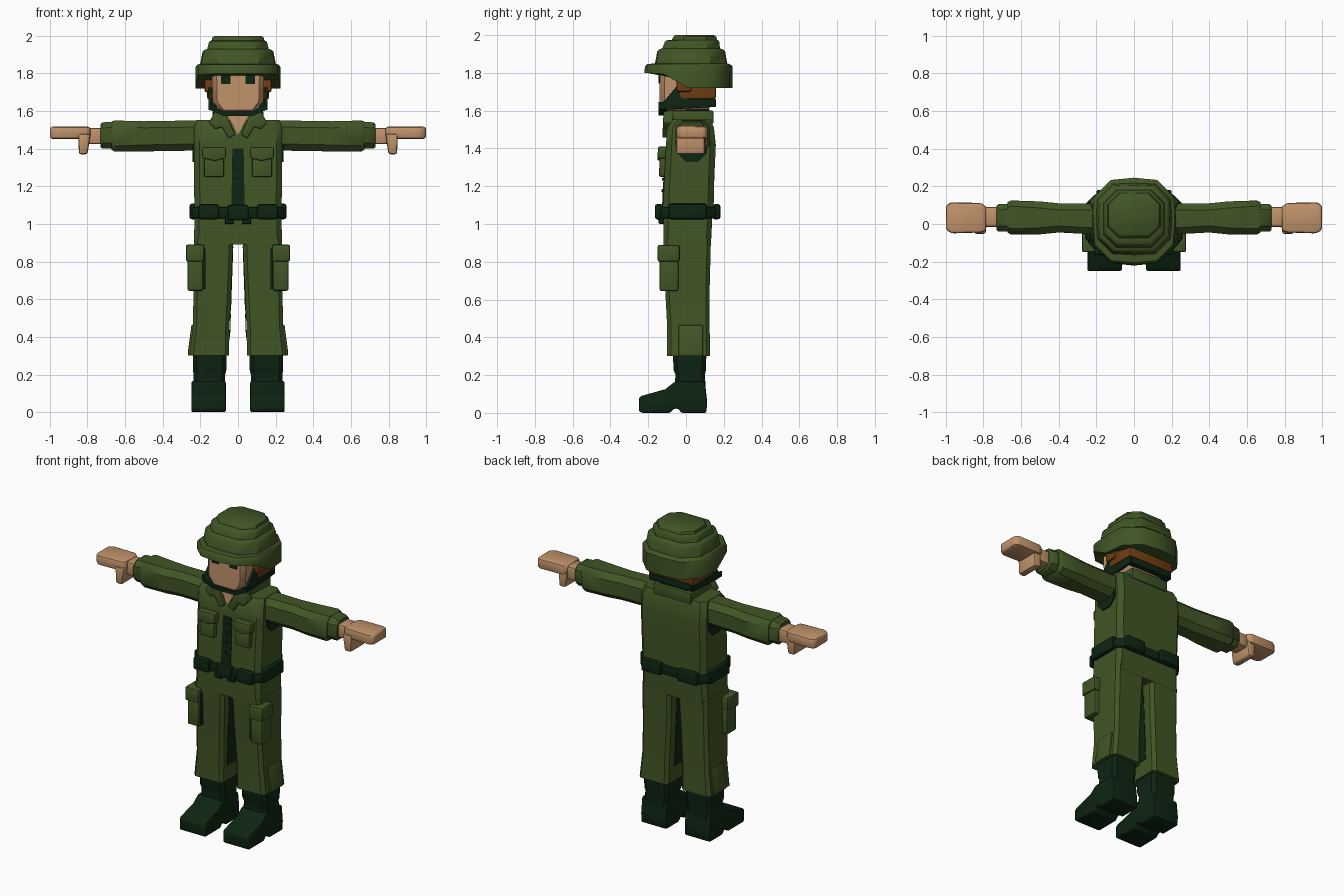
import bpy, bmesh, math

def material(name, rgb):
    m = bpy.data.materials.new(name)
    m.diffuse_color = (*rgb, 1)
    return m

OLIVE = material("olive cloth", (0.052, 0.092, 0.019))
DARK = material("dark green", (0.004, 0.018, 0.006))
SKIN = material("skin", (0.53, 0.29, 0.145))
HAIR = material("brown hair", (0.17, 0.05, 0.007))

def finish(bm, name, mat, bevel=0.0, mirror=False):
    bmesh.ops.recalc_face_normals(bm, faces=bm.faces)
    if bevel:
        sharp = [e for e in bm.edges if e.calc_face_angle(0) > math.radians(30)]
        bmesh.ops.bevel(bm, geom=sharp, offset=bevel, segments=2, profile=0.5,
                        affect='EDGES', clamp_overlap=True)
    me = bpy.data.meshes.new(name)
    bm.to_mesh(me)
    bm.free()
    me.materials.append(mat)
    me.shade_smooth()
    me.set_sharp_from_angle(angle=math.radians(40))
    ob = bpy.data.objects.new(name, me)
    bpy.context.collection.objects.link(ob)
    if mirror:
        ob.modifiers.new("mirror", 'MIRROR').use_mirror_merge = False
    return ob

def loft(name, rings, mat, bevel=0.0, mirror=False):
    bm = bmesh.new()
    vs = [[bm.verts.new(p) for p in r] for r in rings]
    n = len(rings[0])
    for a, b in zip(vs, vs[1:]):
        for i in range(n):
            bm.faces.new((a[i], a[(i + 1) % n], b[(i + 1) % n], b[i]))
    bm.faces.new(vs[0])
    bm.faces.new(vs[-1])
    return finish(bm, name, mat, bevel, mirror)

def chest_y(z):
    return -0.125 + 0.05 * (z - 1.03)

def prism(name, pts, axis, lo, hi, mat, bevel=0.01, mirror=False):
    """Extrude a profile along x, y or z; 'chest' follows the sloping chest."""
    place = {'x': lambda p, d: (d, p[0], p[1]),
             'y': lambda p, d: (p[0], d, p[1]),
             'z': lambda p, d: (p[0], p[1], d),
             'chest': lambda p, d: (p[0], chest_y(p[1]) - d, p[1])}[axis]
    return loft(name, [[place(p, d) for p in pts] for d in (lo, hi)], mat, bevel, mirror)

def rect(a0, a1, b0, b1):
    return [(a0, b0), (a1, b0), (a1, b1), (a0, b1)]

def box(name, x0, x1, y0, y1, z0, z1, mat, bevel=0.01, mirror=False):
    return prism(name, rect(x0, x1, y0, y1), 'z', z0, z1, mat, bevel, mirror)

def chamfer(a0, a1, b0, b1, c):
    return [(a0 + c, b0), (a1 - c, b0), (a1, b0 + c), (a1, b1 - c),
            (a1 - c, b1), (a0 + c, b1), (a0, b1 - c), (a0, b0 + c)]

def zring(z, x0, x1, y0, y1, c):
    return [(x, y, z) for x, y in chamfer(x0, x1, y0, y1, c)]

def xring(x, y0, y1, z0, z1, c):
    return [(x, y, z) for y, z in chamfer(y0, y1, z0, z1, c)]

# Helmet: twelve-sided tiers over a brim that drops at the sides and back
def helmet_ring(hx, y0, y1, z, bulge=0.0):
    c = hx * 0.42
    p = chamfer(-hx, hx, y0, y1, c)
    m = (y0 + y1) / 2
    pts = [p[0], (0, y0 - bulge), p[1], p[2], (hx + bulge, m), p[3],
           p[4], (0, y1 + bulge), p[5], p[6], (-hx - bulge, m), p[7]]
    if z is None:
        def low(y):
            return 1.80 - 0.08 * min(1, max(0, (y + 0.13) / 0.14))
        return [(x, y, low(y)) for x, y in pts]
    return [(x, y, z) for x, y in pts]

loft("helmet", [
    helmet_ring(0.19, -0.17, 0.20, None, 0.01),
    helmet_ring(0.212, -0.208, 0.232, None, 0.013),
    helmet_ring(0.213, -0.205, 0.234, 1.835, 0.012),
    helmet_ring(0.207, -0.195, 0.222, 1.847, 0.01),
    helmet_ring(0.195, -0.158, 0.212, 1.85, 0.006),
    helmet_ring(0.184, -0.148, 0.203, 1.915, 0.004),
    helmet_ring(0.178, -0.140, 0.195, 1.925),
    helmet_ring(0.163, -0.125, 0.180, 1.93),
    helmet_ring(0.155, -0.112, 0.176, 1.965),
    helmet_ring(0.150, -0.105, 0.170, 1.972),
    helmet_ring(0.140, -0.075, 0.165, 1.975),
    helmet_ring(0.136, -0.066, 0.160, 1.992),
    helmet_ring(0.124, -0.055, 0.148, 2.0)], OLIVE)

# Head, hair, eyes and chin strap
loft("head", [zring(1.575, -.08, .08, -.11, .10, .02),
              zring(1.605, -.095, .095, -.14, .12, .02),
              zring(1.65, -.135, .135, -.14, .14, .025),
              zring(1.84, -.14, .14, -.138, .14, .025)], SKIN)
box("neck", -.08, .08, -.07, .10, 1.50, 1.62, SKIN, .02)
box("hair", -.165, .165, -.035, .16, 1.66, 1.83, HAIR, .015)
box("eye", .04, .09, -.146, -.137, 1.745, 1.79, DARK, 0, True)
box("side_hair", .13, .178, -.05, .03, 1.70, 1.80, HAIR, .01, True)
prism("side_strap", [(-.03, 1.75), (0, 1.75), (.02, 1.665), (.155, 1.665),
                     (.155, 1.62), (-.10, 1.605), (-.13, 1.625), (-.12, 1.645)],
      'x', .14, .158, DARK, .004, True)
prism("chin_strap", [(0, 1.575), (.08, 1.575), (.158, 1.61), (.158, 1.645),
                     (.14, 1.635), (.075, 1.597), (0, 1.597)],
      'y', -.146, -.10, DARK, 0, True)
box("nape_strap", -.15, .15, .12, .16, 1.62, 1.66, DARK, .005)

# Jacket body, collar and lapels
loft("jacket", [zring(1.03, -.23, .23, chest_y(1.03), .145, .03),
                zring(1.25, -.235, .235, chest_y(1.25), .15, .03),
                zring(1.42, -.235, .235, chest_y(1.42), .158, .03),
                zring(1.51, -.235, .235, chest_y(1.51), .148, .03),
                zring(1.552, -.22, .22, -.07, .13, .03)], OLIVE)
prism("collar", [(-.125, -.09), (-.06, -.09), (-.088, .10), (.088, .10),
                 (.06, -.09), (.125, -.09), (.135, .145), (-.135, .145)],
      'z', 1.53, 1.60, OLIVE, .006)
box("collar_lining", -.10, .10, .0, .125, 1.54, 1.606, DARK, .003)
prism("lapel", [(.015, 1.475), (.07, 1.60), (.12, 1.60), (.155, 1.54),
                (.12, 1.505), (.085, 1.515), (.05, 1.455)],
      'chest', -.03, .022, OLIVE, .006, True)
prism("open_neck", [(0, 1.475), (.06, 1.58), (-.06, 1.58)], 'chest', -.03, .006, SKIN, 0)
prism("shirt_front", [(-.035, 1.09), (.035, 1.09), (.03, 1.40), (-.03, 1.40)],
      'chest', -.01, .005, DARK, 0)
for i in range(4):
    z = 1.17 + i * .06
    prism("button_%d" % (i + 1), rect(-.008, .008, z, z + .014),
          'chest', 0, .012, DARK, .003)

# Chest pockets with flaps
prism("chest_pocket", rect(.075, .18, 1.25, 1.36), 'chest', -.01, .03, OLIVE, .01, True)
prism("chest_pocket_flap", [(.065, 1.35), (.125, 1.335), (.19, 1.35),
                            (.19, 1.41), (.065, 1.41)],
      'chest', -.01, .042, OLIVE, .008, True)

# Belt, buckle and belt pouches
loft("belt", [zring(1.03, -.245, .245, -.14, .16, .04),
              zring(1.09, -.245, .245, -.14, .16, .04)], DARK, .01)
box("buckle", -.055, .055, -.155, -.12, 1.02, 1.10, DARK, .01)
box("front_pouch", .10, .21, -.165, -.12, 1.025, 1.105, DARK, .012, True)
box("side_pouch", .22, .257, -.09, .11, 1.025, 1.108, DARK, .012, True)
box("back_pouch", .06, .20, .14, .182, 1.025, 1.105, DARK, .012, True)
box("belt_tab", .02, .07, -.145, -.11, 1.0, 1.05, DARK, .008, True)

# Sleeves, cuffs and dark armholes
prism("armhole", chamfer(-.045, .11, 1.33, 1.545, .045), 'x', .22, .243, DARK, 0, True)
loft("sleeve", [xring(.22, -.055, .11, 1.39, 1.55, .035),
                xring(.40, -.045, .11, 1.388, 1.548, .035),
                xring(.50, -.055, .12, 1.385, 1.546, .035),
                xring(.655, -.055, .125, 1.385, 1.55, .03),
                xring(.672, -.045, .115, 1.395, 1.545, .03)], OLIVE, 0, True)
loft("cuff", [xring(.65, -.04, .108, 1.40, 1.545, .03),
              xring(.72, -.04, .105, 1.40, 1.54, .03),
              xring(.732, -.03, .095, 1.41, 1.53, .03)], OLIVE, 0, True)

# Wrists and hands, with the thumb block pointing down
box("wrist", .70, .81, -.015, .09, 1.425, 1.51, SKIN, .012, True)
prism("hand", [(.785, -.035), (.81, -.045), (.97, -.05), (1.0, -.03), (1.0, .10),
               (.97, .115), (.81, .112), (.785, .09)],
      'z', 1.452, 1.518, SKIN, .014, True)
prism("thumb", [(.785, 1.48), (.79, 1.435), (.80, 1.37), (.845, 1.37), (.85, 1.48)],
      'y', -.052, .10, SKIN, .012, True)

# Trousers: hips and tapered legs
loft("hips", [zring(.89, -.235, .235, -.12, .132, .025),
              zring(1.05, -.23, .23, -.12, .14, .025)], OLIVE)
loft("trouser_leg", [zring(.30, .048, .257, -.10, .128, .02),
                     zring(.46, .045, .24, -.10, .125, .02),
                     zring(.65, .036, .236, -.11, .125, .02),
                     zring(.92, .025, .235, -.12, .132, .02)], OLIVE, 0, True)
prism("inner_leg_patch", [(.042, .40), (.045, .40), (.030, .88), (.025, .88)],
      'y', -.05, .055, DARK, 0, True)
prism("shin_patch", [(.20, .30), (.265, .30), (.265, .33), (.247, .465), (.20, .465)],
      'y', -.04, .09, OLIVE, .006, True)

# Thigh pockets with flaps
box("thigh_pocket", .185, .268, -.14, -.04, .645, .82, OLIVE, .01, True)
box("thigh_pocket_flap", .18, .277, -.15, -.033, .80, .89, OLIVE, .01, True)
box("thigh_pocket_edge", .172, .19, -.128, -.08, .655, .87, DARK, .003, True)

# Boots: shaft with a folded ankle, and a side profile for the foot
loft("boot_shaft", [zring(.12, .068, .238, -.065, .105, .02),
                    zring(.20, .068, .236, -.055, .10, .02),
                    zring(.225, .062, .24, -.065, .105, .02),
                    zring(.31, .062, .24, -.07, .108, .02)], DARK, 0, True)
prism("boot_foot", [(-.25, .01), (-.25, .08), (-.235, .09), (-.11, .125), (-.06, .165),
                    (.10, .165), (.112, .06), (.108, 0), (-.025, 0), (-.04, .022),
                    (-.065, .022), (-.085, 0), (-.235, 0)],
      'x', .065, .248, DARK, .012, True)
